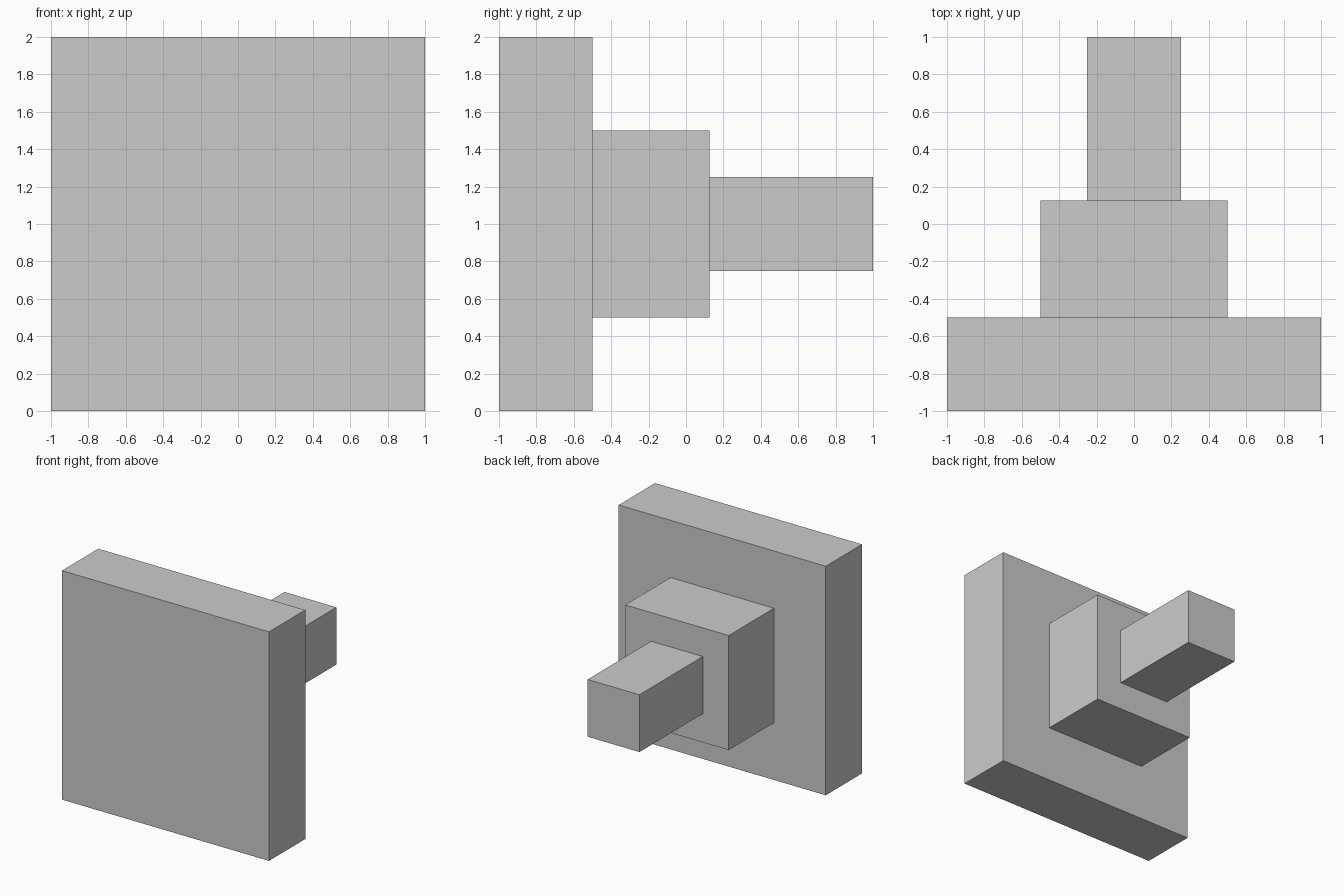
import bpy

if "Cube" in bpy.data.objects:
    bpy.data.objects.remove(bpy.data.objects["Cube"])


def square_block(name, side, y0, y1):
    """Square-section box centred on x = 0, z = 1, spanning y0 to y1."""
    bpy.ops.mesh.primitive_cube_add(size=1, location=(0, (y0 + y1) / 2, 1))
    obj = bpy.context.object
    obj.name = name
    obj.scale = (side, y1 - y0, side)
    bpy.ops.object.transform_apply(location=False, rotation=False, scale=True)
    return obj


# Three stacked steps, from the wide front plate to the narrow rear peg
square_block("front_plate", 2.0, -1.0, -0.5)
square_block("middle_block", 1.0, -0.5, 0.125)
square_block("rear_peg", 0.5, 0.125, 1.0)
